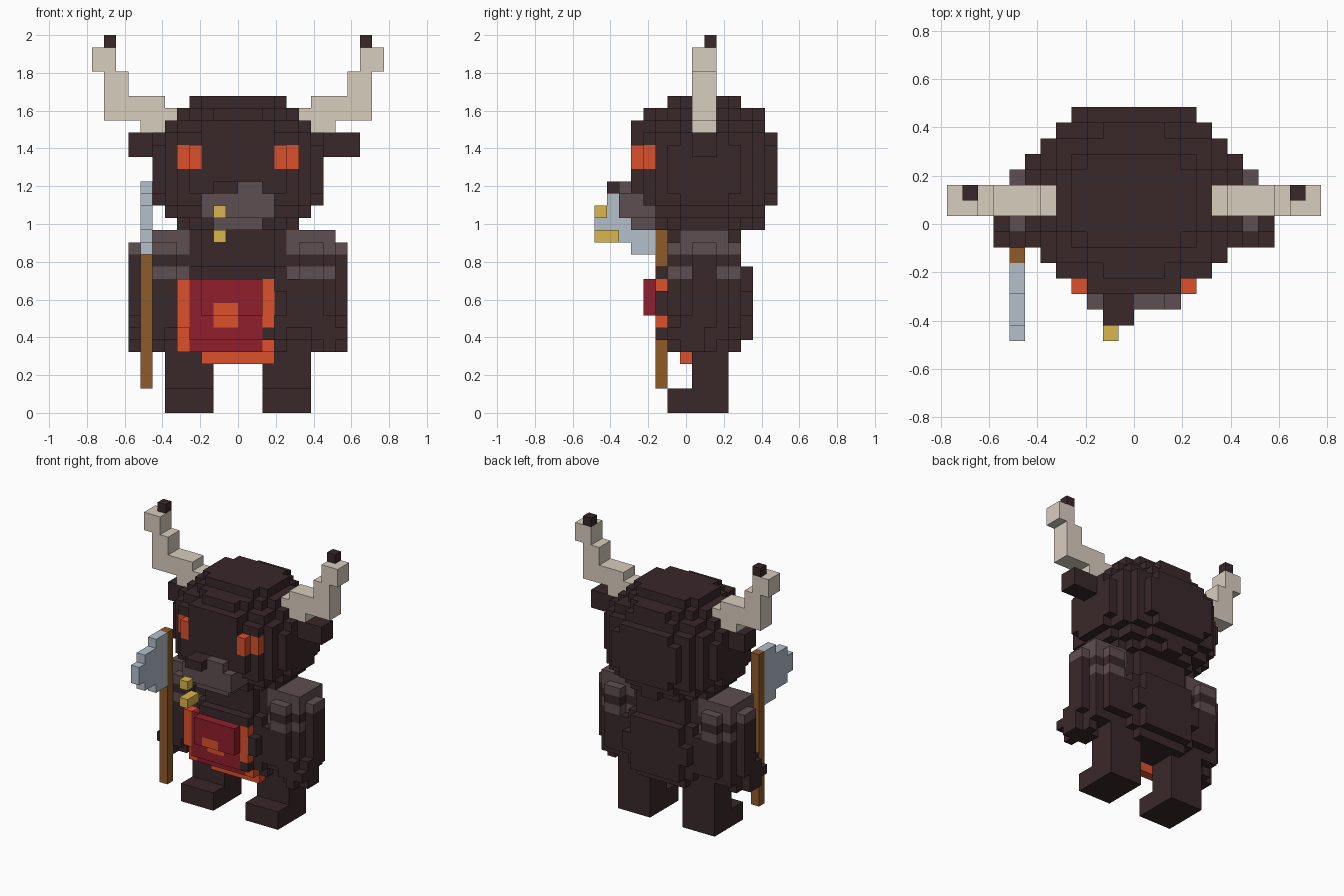
import bpy
import bmesh
from mathutils import Vector

if "Cube" in bpy.data.objects:
    bpy.data.objects.remove(bpy.data.objects["Cube"])

U = 2 / 31                          # edge of one block
OFFSET = Vector((0, -7.5, 0))       # blocks count from the front in y


def material(name, hex_code):
    srgb = [int(hex_code[i:i + 2], 16) / 255 for i in (0, 2, 4)]
    lin = [c / 12.92 if c <= 0.04045 else ((c + 0.055) / 1.055) ** 2.4 for c in srgb]
    m = bpy.data.materials.new(name)
    m.use_nodes = True
    m.diffuse_color = (*lin, 1)
    m.node_tree.nodes["Principled BSDF"].inputs["Base Color"].default_value = (*lin, 1)
    return m


MATS = {
    "fur": material("dark fur", "3A282A"),
    "grey": material("grey fur", "5F4E52"),
    "bone": material("horn bone", "D9CDBF"),
    "orange": material("orange", "DC502C"),
    "red": material("dark red cloth", "901F2C"),
    "wood": material("brown wood", "8E5B2A"),
    "steel": material("steel", "B5BFCB"),
    "gold": material("gold", "D9B64E"),
}


def box(x0, x1, y0, y1, z0, z1):
    return {(x, y, z) for x in range(x0, x1) for y in range(y0, y1) for z in range(z0, z1)}


def blob(center, radii, power_z=2, limit=1.24):
    """Blocks inside a rounded solid."""
    cells = set()
    for c in box(-12, 12, 0, 16, 0, 31):
        d = [abs(c[i] + 0.5 - center[i]) / radii[i] for i in range(3)]
        if max(d) < 1 and d[0] ** 2 + d[1] ** 2 + d[2] ** power_z <= limit:
            cells.add(c)
    return cells


def mirror(cells):
    return {(-1 - x, y, z) for x, y, z in cells}


parts = {}


def part(name, cells, color):
    """Register a part; color is a key, or a rule from block to key. It replaces earlier blocks."""
    for other in parts.values():
        for c in cells:
            other.pop(c, None)
    parts[name] = {c: color(c) if callable(color) else color for c in cells}


def pair(name, cells, color):
    part("left_" + name, cells, color)
    part("right_" + name, mirror(cells), color)


# Torso and neck
neck = box(-4, 4, 7, 11, 12, 15) | box(-3, 3, 6, 12, 12, 15)
part("torso", blob((0, 9, 9), (5.5, 4, 4.5), 2.3) | neck, "fur")

# Round arms with grey shoulders, and hands
def arm_color(c):
    return "grey" if c[2] >= 13 or (c[2] == 11 and c[0] not in (8, -9)) else "fur"


pair("arm", blob((6, 9, 10.5), (3, 3, 4.7), 6, 0.9), arm_color)
pair("hand", box(6, 9, 7, 9, 5, 8) | box(7, 8, 6, 10, 5, 8) | box(6, 9, 6, 9, 6, 7), "fur")

# Legs with feet
pair("leg", box(2, 6, 8, 11, 0, 6) | box(2, 6, 6, 11, 0, 2), "fur")

# Head with brow and flat crown
crown = box(-3, 3, 6, 12, 25, 26) | box(-4, 4, 7, 11, 25, 26) | box(-2, 2, 4, 14, 24, 25)
head = blob((0, 9, 20), (6.7, 6, 5.5)) | box(-3, 3, 3, 4, 23, 24) | crown
part("head", head, "fur")
pair("eye", head & box(3, 5, 3, 5, 20, 22), "orange")

# Muzzle, nose and ring
part("muzzle", box(-3, 3, 2, 5, 16, 18) | box(-2, 2, 3, 6, 15, 16) | box(-2, 2, 2, 4, 18, 19), "grey")
part("nose", box(-2, 0, 1, 3, 18, 19), "fur")
part("nose_ring", box(-2, -1, 0, 1, 16, 17) | box(-2, -1, 0, 2, 14, 15), "gold")

# Ears and stepped horns
part("left_ear", box(7, 10, 8, 10, 21, 23), "fur")
part("right_ear", box(-9, -7, 8, 10, 21, 23), "fur")
horn = (box(5, 8, 8, 10, 23, 25) | box(6, 11, 8, 10, 24, 26)
        | box(9, 11, 8, 10, 26, 28) | box(10, 12, 8, 10, 28, 30))
pair("horn", horn, "bone")
pair("horn_tip", box(10, 11, 9, 10, 30, 31), "fur")

# Loincloth following the belly, with orange hem and emblem
def cloth_color(c):
    x, y, z = c
    hem = x in (-5, 2) or z == 4
    emblem = x in (-2, -1) and z in (7, 8)
    return "orange" if hem or emblem else "red"


cloth = (box(-3, 2, 4, 5, 8, 11) | box(-5, 3, 5, 6, 7, 11) | box(-4, 2, 5, 6, 6, 7)
         | box(-5, 3, 6, 7, 5, 7) | box(-3, 3, 7, 8, 4, 5))
part("loincloth", cloth, cloth_color)

# Axe
part("axe_handle", box(-8, -7, 5, 6, 2, 19), "wood")
blade = set()
for z, front in zip(range(13, 19), (3, 1, 0, 0, 1, 3)):
    blade |= box(-8, -7, front, 5, z, z + 1)
part("axe_blade", blade, "steel")


def build(name, cells):
    """Turn the outer block faces of a part into a mesh with merged flats."""
    keys = sorted(set(cells.values()))
    bm = bmesh.new()
    verts = {}
    for cell, key in cells.items():
        for axis in range(3):
            for side in (0, 1):
                near = list(cell)
                near[axis] += 2 * side - 1
                if tuple(near) in cells:
                    continue
                a, b = (axis + 1) % 3, (axis + 2) % 3
                quad = []
                for da, db in ((0, 0), (1, 0), (1, 1), (0, 1)):
                    p = list(cell)
                    p[axis] += side
                    p[a] += da
                    p[b] += db
                    p = tuple(p)
                    if p not in verts:
                        verts[p] = bm.verts.new((Vector(p) + OFFSET) * U)
                    quad.append(verts[p])
                face = bm.faces.new(quad if side else quad[::-1])
                face.material_index = keys.index(key)
    bmesh.ops.dissolve_limit(bm, angle_limit=0.01, verts=bm.verts[:], edges=bm.edges[:],
                             delimit={'MATERIAL'})
    mesh = bpy.data.meshes.new(name)
    bm.to_mesh(mesh)
    bm.free()
    for key in keys:
        mesh.materials.append(MATS[key])
    bpy.context.scene.collection.objects.link(bpy.data.objects.new(name, mesh))


for name, cells in parts.items():
    build(name, cells)
